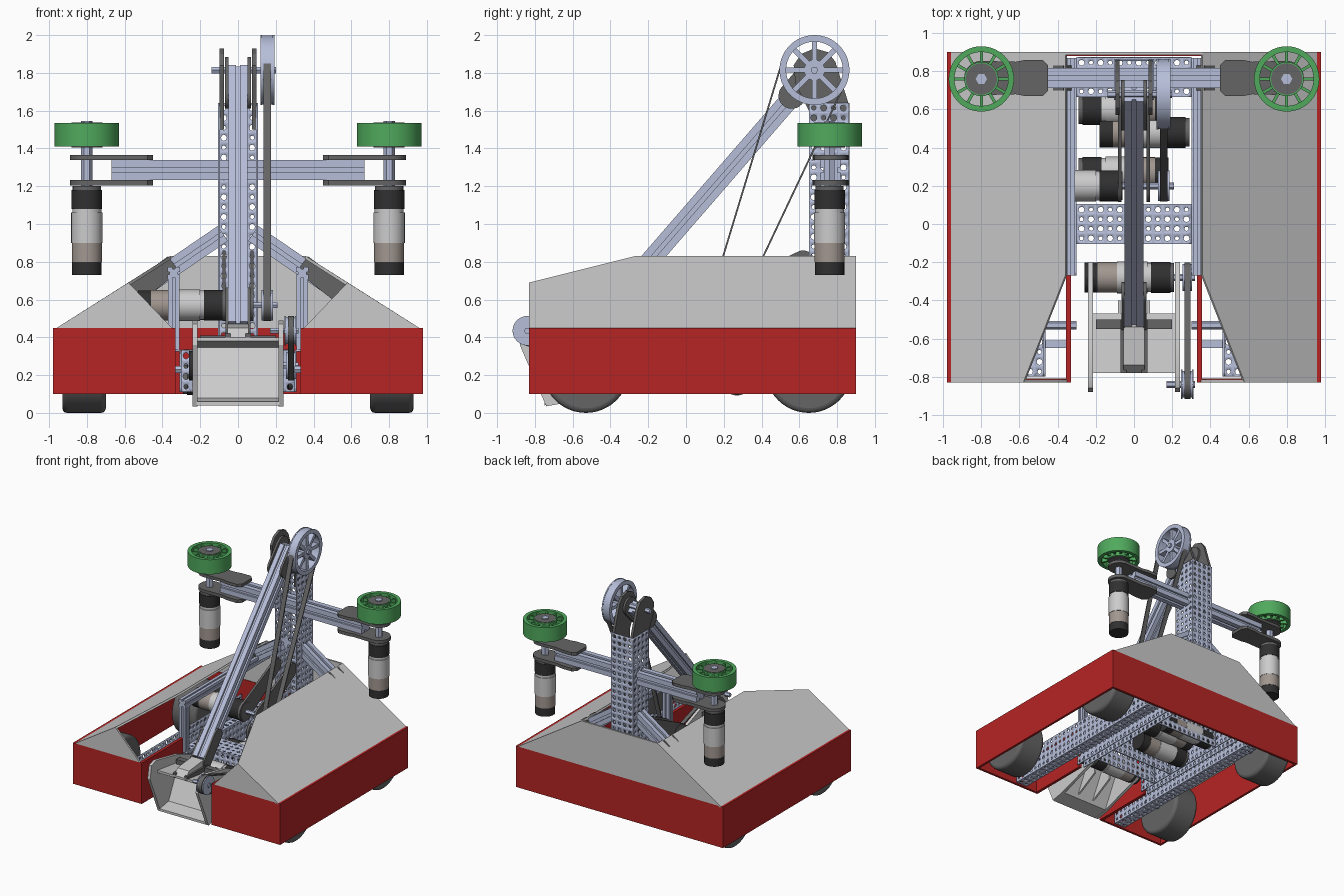
import bpy, bmesh
from math import pi, sin, cos, acos, atan2, hypot
from mathutils import Vector as V

if "Cube" in bpy.data.objects:
    bpy.data.objects.remove(bpy.data.objects["Cube"])


def mat(name, *c):
    m = bpy.data.materials.new(name)
    m.diffuse_color = (*c, 1)
    m.use_nodes = True
    m.node_tree.nodes["Principled BSDF"].inputs["Base Color"].default_value = m.diffuse_color
    return m


RED = mat("red", .47, .018, .018)
GREEN = mat("green", .08, .40, .11)
LILAC = mat("lilac_metal", .47, .52, .70)
DARK = mat("dark_grey", .13, .13, .13)
BLACK = mat("black", .03, .03, .03)
TAUPE = mat("taupe", .36, .31, .28)


def P(axis, u, v, w):
    return V({'x': (w, u, v), 'y': (u, w, v), 'z': (u, v, w)}[axis])


def slab(bm, pts, vec):
    a = [bm.verts.new(p) for p in pts]
    b = [bm.verts.new(V(p) + V(vec)) for p in pts]
    bm.faces.new(a)
    bm.faces.new(b[::-1])
    for i in range(len(a)):
        j = (i + 1) % len(a)
        bm.faces.new((a[i], b[i], b[j], a[j]))


def prism(bm, pts, axis, a, b):
    slab(bm, [P(axis, u, v, a) for u, v in pts], P(axis, 0, 0, b - a))


def box(bm, x0, x1, y0, y1, z0, z1):
    prism(bm, [(x0, y0), (x1, y0), (x1, y1), (x0, y1)], 'z', z0, z1)


def circle(c, r, n=32):
    return [(c[0] + r * cos(2 * pi * i / n), c[1] + r * sin(2 * pi * i / n)) for i in range(n)]


def capsule(c1, r1, c2, r2, n=14):
    # outline wrapped around two circles
    dx, dy = c2[0] - c1[0], c2[1] - c1[1]
    t, al = atan2(dy, dx), acos((r1 - r2) / hypot(dx, dy))
    arc = lambda c, r, a, b: [(c[0] + r * cos(a + (b - a) * i / n), c[1] + r * sin(a + (b - a) * i / n))
                              for i in range(n + 1)]
    return arc(c1, r1, t + al, t + 2 * pi - al) + arc(c2, r2, t - al, t + al)


def loop(bm, outer, inner, axis, a, b):
    # hollow prism between two outlines with equal point counts
    rows = [[bm.verts.new(P(axis, u, v, w)) for u, v in o] for o, w in
            ((outer, a), (outer, b), (inner, b), (inner, a))]
    n = len(outer)
    for k in range(4):
        r, s = rows[k], rows[(k + 1) % 4]
        for i in range(n):
            j = (i + 1) % n
            bm.faces.new((r[i], r[j], s[j], s[i]))


def bar(bm, p1, p2, h):
    # slotted extrusion between two points
    p1, p2 = V(p1), V(p2)
    d = (p2 - p1).normalized()
    s = d.cross(V((0, 1, 0)) if abs(d.y) < .1 else V((1, 0, 0))).normalized()
    t = d.cross(s)
    side = [(-h, -h), (-.22 * h, -h), (-.22 * h, -.7 * h), (.22 * h, -.7 * h), (.22 * h, -h)]
    pts = []
    for k in range(4):
        c, q = round(cos(k * pi / 2)), round(sin(k * pi / 2))
        pts += [p1 + s * (u * c - v * q) + t * (u * q + v * c) for u, v in side]
    slab(bm, pts, p2 - p1)


def perforated(name, sheets, mirror=False, pitch=.052):
    # sheets of (origin, u, v) filled with octagonal holes
    bm = bmesh.new()
    for o, u, v in sheets:
        o, u, v = V(o), V(u), V(v)
        nu, nv = max(1, round(u.length / pitch)), max(1, round(v.length / pitch))
        du, dv = u / nu, v / nv
        for i in range(nu):
            for j in range(nv):
                c = o + du * (i + .5) + dv * (j + .5)
                k = .31 if (i + j) % 2 else .22
                ang = [q * pi / 4 for q in range(8)]
                sg = lambda x: 0 if abs(x) < .1 else (.5 if x > 0 else -.5)
                a = [bm.verts.new(c + du * sg(cos(q)) + dv * sg(sin(q))) for q in ang]
                b = [bm.verts.new(c + du * k * cos(q) + dv * k * sin(q)) for q in ang]
                for q in range(8):
                    bm.faces.new((a[q], a[q - 7], b[q - 7], b[q]))
    bmesh.ops.remove_doubles(bm, verts=bm.verts, dist=.0005)
    ob = done(bm, name, LILAC, mirror)
    m = ob.modifiers.new("thickness", 'SOLIDIFY')
    m.thickness, m.offset = .01, 0
    return ob


def done(bm, name, material=None, mirror=False):
    bmesh.ops.recalc_face_normals(bm, faces=bm.faces)
    for f in bm.faces:
        f.smooth = True
    for e in bm.edges:
        e.smooth = e.calc_face_angle(0) < .55
    me = bpy.data.meshes.new(name)
    bm.to_mesh(me)
    bm.free()
    ob = bpy.data.objects.new(name, me)
    bpy.context.collection.objects.link(ob)
    if material:
        me.materials.append(material)
    if mirror:
        ob.modifiers.new("mirror", 'MIRROR')
    return ob


def part(name, material, mirror, *calls):
    bm = bmesh.new()
    for fn, *args in calls:
        fn(bm, *args)
    return done(bm, name, material, mirror)


def motor(name, c, axis, start, direction, mirror=False):
    w = start
    for label, ln, r, m in (("flange", .02, .075, DARK), ("gearbox", .10, .081, BLACK), ("collar", .02, .077, None),
                            ("body", .16, .083, None), ("band", .10, .08, TAUPE), ("cap", .07, .078, BLACK)):
        part(f"{name}_{label}", m, mirror, (prism, circle(c, r), axis, w, w + direction * ln))
        w += direction * ln


def spoked(name, c, axis, a, b, r, rim, hub, n, sw, material, mirror=False):
    calls = [(loop, circle(c, r, 64), circle(c, r - rim, 64), axis, a, b), (prism, circle(c, hub), axis, a, b)]
    for i in range(n):
        t = 2 * pi * i / n
        q = lambda d, s: (c[0] + d * cos(t) - s * sin(t), c[1] + d * sin(t) + s * cos(t))
        e = r - rim * .6
        calls.append((prism, [q(hub * .8, -sw), q(e, -sw), q(e, sw), q(hub * .8, sw)], axis,
                      a + .1 * (b - a), b - .1 * (b - a)))
    part(name, material, mirror, *calls)


# bumper walls with a front notch
part("bumper", RED, True, (box, .96, .98, -.83, .9, .1, .45), (box, .34, .96, -.83, -.81, .1, .45),
     (box, .33, .355, -.83, -.27, .1, .45), (box, 0, .96, .88, .9, .1, .45))
# sloped shell, front triangles, rear panel
part("shell_side", None, True,
     (slab, [(.96, -.83, .45), (.96, .9, .45), (.36, .9, .83), (.36, -.27, .83), (.58, -.83, .69)], (-.008, 0, -.014)))
part("shell_front", None, True, (prism, [(.95, .45), (.58, .69), (.35, .45)], 'y', -.83, -.815))
part("shell_back", None, False, (prism, [(-.95, .45), (.95, .45), (.36, .83), (-.36, .83)], 'y', .885, .9))

# drive wheels with chamfered treads
for y, n in ((-.53, "front"), (.65, "rear")):
    w = part(n + "_drive_wheel", DARK, False, (prism, circle((y, .23), .23, 48), 'x', .7, .93))
    b = w.modifiers.new("bevel", 'BEVEL')
    b.width, b.segments = .025, 3
    w.modifiers.new("mirror", 'MIRROR')
    part(n + "_axle", LILAC, True, (prism, circle((y, .23), .022, 6), 'x', .3, .96))
part("front_tie_bar", LILAC, True, (box, .355, .48, -.65, -.61, .28, .32))

# perforated chassis rails and cross channels
perforated("outer_rail", [((.47, -.8, .11), (0, 1.66, 0), (0, 0, .22)), ((.57, -.8, .11), (0, 1.66, 0), (0, 0, .22)),
                          ((.47, -.8, .11), (.1, 0, 0), (0, 1.66, 0))], True)
perforated("inner_rail", [((.305, -.27, .11), (0, 1.14, 0), (0, 0, .22)), ((.37, -.27, .11), (0, 1.14, 0), (0, 0, .22)),
                          ((.305, -.27, .33), (.065, 0, 0), (0, 1.14, 0))], True)
for y, n in ((-.1, "middle"), (.67, "rear")):
    perforated(n + "_cross_channel", [((-.3, y, .11), (.6, 0, 0), (0, 0, .22)),
               ((-.3, y + .2, .11), (.6, 0, 0), (0, 0, .22)), ((-.3, y, .33), (.6, 0, 0), (0, .2, 0))])
# shell support beams and posts
part("shell_beam", LILAC, True, (bar, (.34, -.27, .74), (.34, .87, .74), .032),
     (bar, (.34, -.24, .33), (.34, -.24, .72), .03))

# tower channel and braces
perforated("tower", [((-.1, .86, .33), (.2, 0, 0), (0, 0, 1.31)), ((-.1, .65, .33), (0, .21, 0), (0, 0, 1.31)),
                     ((.1, .65, .33), (0, .21, 0), (0, 0, 1.31))])
part("tower_brace", LILAC, True, (bar, (.08, .765, .95), (.52, .765, .65), .048))
part("brace_plate", DARK, True, *[(prism, [(.5, .6), (.57, .68), (.37, .83), (.31, .75)], 'y', y, y + .015)
                                  for y in (.70, .815)])
# pivot at the tower top
part("tower_pivot_plate", DARK, True,
     (prism, [(.65, 1.5), (.86, 1.5), (.86, 1.64), (.79, 1.86), (.75, 1.91), (.68, 1.93), (.61, 1.9),
              (.57, 1.84), (.58, 1.74), (.65, 1.6)], 'x', .075, .097))
part("arm_pivot_plate", DARK, True, (prism, capsule((.68, 1.81), .075, (.56, 1.68), .07), 'x', .05, .068))
part("pivot_axle", LILAC, False, (prism, circle((.68, 1.815), .02, 6), 'x', -.14, .2))
spoked("large_pulley", (.68, 1.815), 'x', .125, .185, .182, .032, .055, 8, .014, LILAC)
part("large_pulley_flange", LILAC, False, *[(loop, circle((.68, 1.815), .185, 64), circle((.68, 1.815), .15, 64),
                                             'x', x, x + .01) for x in (.118, .182)])

# swinging arm
part("arm", LILAC, False, (bar, (0, .68, 1.81), (0, -.5, .45), .05))
part("arm_end_plate", DARK, True, (prism, capsule((-.5, .44), .055, (-.36, .61), .055), 'x', .05, .066))
# winch with belt
motor("winch_motor", (.2, .57), 'x', -.06, -1)
part("winch_plate", DARK, True, (prism, capsule((.2, .57), .085, (.62, .8), .06), 'x', .065, .083))
part("winch_axle", LILAC, False, (prism, circle((.2, .57), .018, 6), 'x', -.08, .21))
spoked("winch_pulley", (.2, .57), 'x', .125, .185, .08, .02, .035, 6, .009, LILAC)
part("winch_belt", DARK, False, (loop, capsule((.68, 1.815), .181, (.2, .57), .083),
                                 capsule((.68, 1.815), .172, (.2, .57), .074), 'x', .135, .175))
# drivetrain motors
motor("left_drive_motor", (.48, .2), 'x', .29, -1)
motor("right_drive_motor", (.27, .175), 'x', -.29, 1)
motor("left_rear_motor", (.6, .2), 'x', -.29, 1)

# crossbeam with roller wheels
part("crossbeam", LILAC, False, (bar, (-.67, .765, 1.285), (.67, .765, 1.285), .053))
plate = [(.45, .70), (.48, .67), (.57, .67), (.62, .68)] + \
        [(.8 + .09 * cos(a), .765 + .09 * sin(a)) for a in [-pi / 2 + i * pi / 12 for i in range(13)]] + \
        [(.62, .85), (.57, .86), (.48, .86), (.45, .83)]
part("roller_plate", DARK, True, (prism, plate, 'z', 1.34, 1.365), (prism, plate, 'z', 1.205, 1.232))
part("roller_shaft", LILAC, True, (prism, circle((.8, .76), .03, 6), 'z', 1.2, 1.545))
spoked("roller_wheel", (.8, .76), 'z', 1.41, 1.535, .171, .03, .09, 12, .008, GREEN, True)
part("roller_hub", DARK, True, (prism, circle((.8, .76), .082), 'z', 1.405, 1.538))
motor("roller_motor", (.8, .76), 'z', 1.2, -1, True)

# front scoop: side plates, curved floor, top bar and ribs
part("scoop_side", None, True, (prism, [(-.88, .36), (-.74, .035), (-.63, .055), (-.24, .18), (-.2, .22), (-.2, .29),
                                        (-.24, .33), (-.5, .43), (-.8, .49), (-.86, .47)], 'x', .215, .24))
part("scoop_floor", None, True, (prism, [(-.75, .04), (-.62, .06), (-.47, .36), (-.78, .4), (-.78, .38), (-.5, .345),
                                        (-.63, .08), (-.75, .06)], 'x', 0, .22))
part("scoop_rib", None, True, (prism, [(-.62, .08), (-.4, .2), (-.4, .36), (-.48, .36)], 'x', .07, .085))
part("scoop_bar", DARK, True, (box, 0, .2, -.55, -.5, .37, .41), (box, .04, .07, -.78, -.5, .38, .42))
part("scoop_mount", None, True, (prism, [(-.78, .4), (-.74, .45), (-.54, .47), (-.5, .4)], 'x', 0, .055))
# scoop drive
motor("scoop_motor", (-.28, .25), 'x', .21, -1)
for (y, z), n, x in (((-.28, .25), "rear", .2), ((-.84, .435), "front", .17)):
    spoked(f"scoop_{n}_pulley", (y, z), 'x', .255, .305, .07, .02, .032, 6, .008, LILAC)
    part(f"scoop_{n}_axle", LILAC, False, (prism, circle((y, z), .018, 6), 'x', x, .32))
part("scoop_pulley_flange", LILAC, False, *[(prism, circle((-.84, .435), .078), 'x', x, x + .008) for x in (.247, .303)])
part("scoop_belt", DARK, False, (loop, capsule((-.28, .25), .078, (-.84, .435), .0779),
                                 capsule((-.28, .25), .068, (-.84, .435), .0679), 'x', .265, .297))
